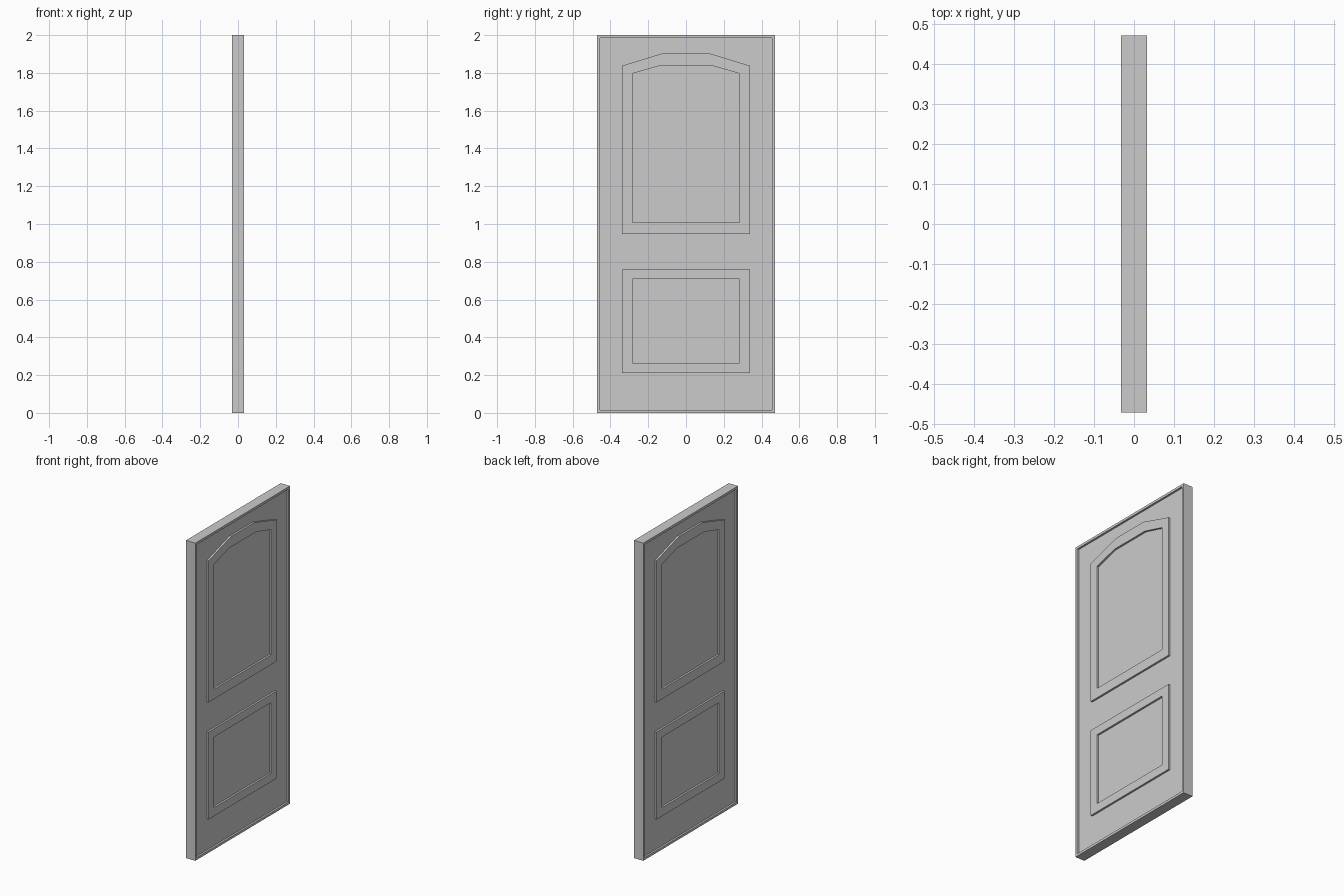
import bpy, bmesh

if "Cube" in bpy.data.objects:
    bpy.data.objects.remove(bpy.data.objects["Cube"])

HX, HY, H = 0.0325, 0.471, 2.0   # half thickness, half width, height
RIM, STEP = 0.015, 0.012         # border width, recess depth


def finish(bm, name):
    bmesh.ops.recalc_face_normals(bm, faces=bm.faces)
    mesh = bpy.data.meshes.new(name)
    bm.to_mesh(mesh)
    bm.free()
    ob = bpy.data.objects.new(name, mesh)
    bpy.context.collection.objects.link(ob)
    return ob


# Door slab: both large faces recessed inside a thin raised border
bm = bmesh.new()
bmesh.ops.create_cube(bm, size=1)
for v in bm.verts:
    v.co = (v.co.x * 2 * HX, v.co.y * 2 * HY, (v.co.z + 0.5) * H)
bm.normal_update()
for side in (1, -1):
    face = next(f for f in bm.faces if f.normal.x * side > 0.9)
    bmesh.ops.inset_individual(bm, faces=[face], thickness=RIM, use_even_offset=True)
    ring = bmesh.ops.extrude_discrete_faces(bm, faces=[face])["faces"]
    for v in ring[0].verts:
        v.co.x -= side * STEP
finish(bm, "door_slab")


def moulding(name, outer, inner, side):
    """Raised flat band between two outlines, with walls down to the recessed face."""
    base, top = side * (HX - STEP), side * HX
    bm = bmesh.new()
    loops = [[bm.verts.new((x, y, z)) for y, z in pts]
             for pts, x in ((outer, base), (outer, top), (inner, top), (inner, base))]
    n = len(outer)
    for a, b in zip(loops, loops[1:]):
        for i in range(n):
            j = (i + 1) % n
            bm.faces.new((a[i], a[j], b[j], b[i]))
    ob = finish(bm, name)
    # open-backed shell: make sure the flat band faces outward
    band = max(ob.data.polygons, key=lambda p: abs(p.normal.x))
    if band.normal.x * side < 0:
        ob.data.flip_normals()


def outline(half, bottom, shoulder, top=None, top_half=0):
    pts = [(half, bottom), (half, shoulder)]
    if top:
        pts.append((top_half, top))      # angled arch
    return pts + [(-y, z) for y, z in reversed(pts)]


# Panel mouldings on both faces
for side, label in ((1, "right"), (-1, "left")):
    moulding("upper_moulding_" + label,
             outline(0.338, 0.947, 1.838, 1.905, 0.119),
             outline(0.283, 1.008, 1.797, 1.84, 0.132), side)
    moulding("lower_moulding_" + label,
             outline(0.338, 0.21, 0.76),
             outline(0.283, 0.263, 0.708), side)
